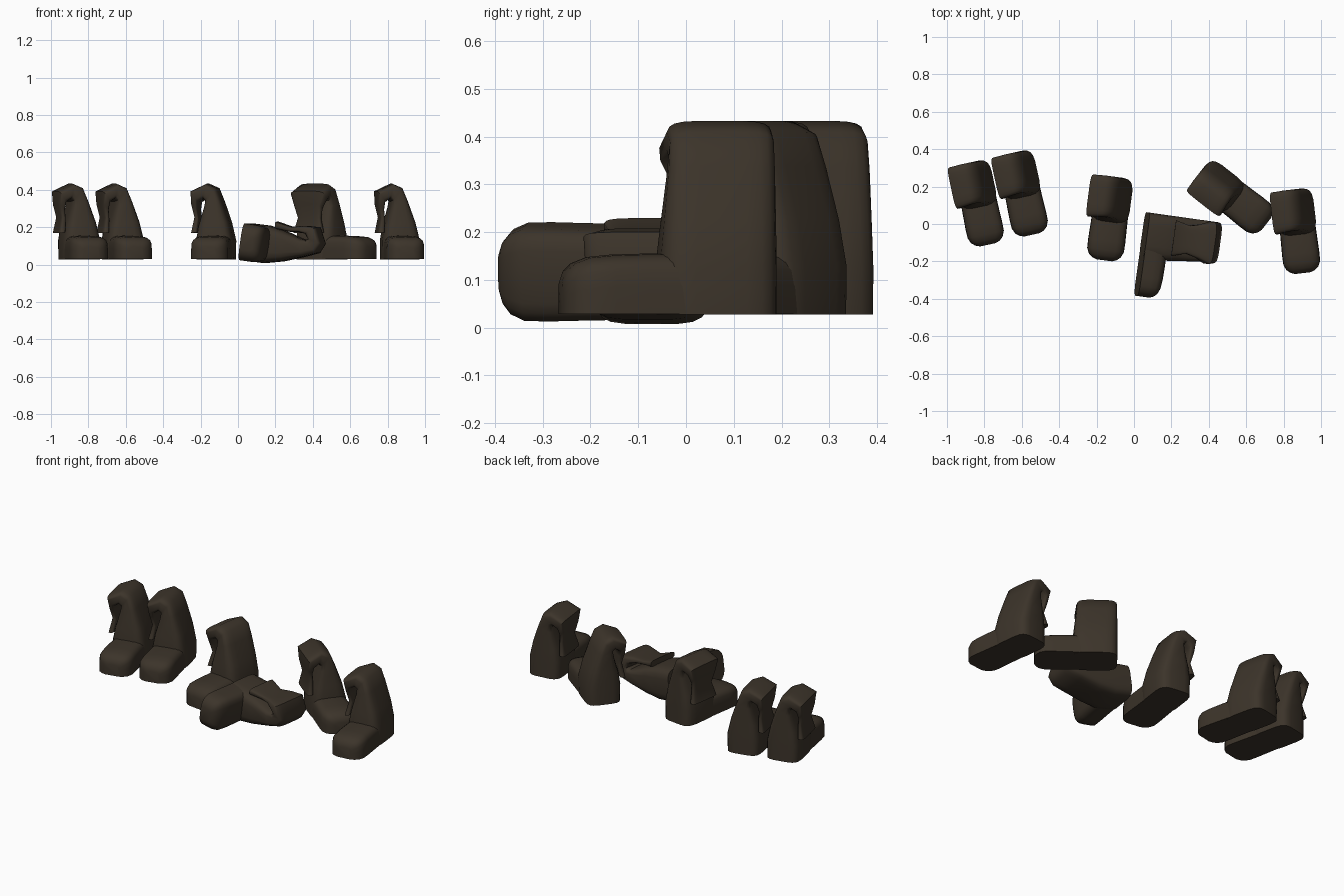
import bpy, bmesh, math
from mathutils import Matrix, Vector

if "Cube" in bpy.data.objects:
    bpy.data.objects.remove(bpy.data.objects["Cube"])

leather = bpy.data.materials.new("dark brown leather")
leather.diffuse_color = (0.045, 0.034, 0.023, 1)
leather.use_nodes = True
leather.node_tree.nodes["Principled BSDF"].inputs["Base Color"].default_value = leather.diffuse_color


def spow(v, e):
    return math.copysign(abs(v) ** e, v)


def skin(bm, rings):
    """Skin a list of equally long closed rings and cap both ends."""
    vs = [[bm.verts.new(p) for p in r] for r in rings]
    n = len(vs[0])
    for a, b in zip(vs, vs[1:]):
        for i in range(n):
            j = (i + 1) % n
            bm.faces.new((a[i], a[j], b[j], b[i]))
    bm.faces.new(vs[0][::-1])
    bm.faces.new(vs[-1])


# Shaft: left (x, z), right (x, z), front y, back y; it folds over and hangs down
SHAFT = [
    ((-.10, .00), (.10, .00), -.020, .225),
    ((-.102, .10), (.102, .10), -.022, .225),
    ((-.088, .18), (.078, .20), -.012, .225),
    ((-.058, .28), (.038, .31), .000, .225),
    ((-.052, .31), (.008, .382), .005, .225),
    ((-.062, .322), (-.045, .405), .003, .225),
    ((-.086, .305), (-.130, .365), -.005, .222),
    ((-.090, .265), (-.128, .295), .020, .200),
    ((-.084, .215), (-.112, .225), .035, .185),
    ((-.090, .145), (-.128, .140), .010, .205),
]

# Foot: y, half width, height
FOOT = [(.05, .096, .128), (-.05, .098, .127), (-.12, .100, .125),
        (-.17, .099, .120), (-.20, .086, .108), (-.217, .066, .092),
        (-.226, .042, .070)]


def shaft_rings():
    out = []
    for l, r, y0, y1 in SHAFT:
        ring = []
        for i in range(20):
            a = 2 * math.pi * (i + .5) / 20
            u = (spow(math.cos(a), .45) + 1) / 2
            v = (spow(math.sin(a), .45) + 1) / 2
            ring.append((l[0] + (r[0] - l[0]) * u, y0 + (y1 - y0) * v,
                         l[1] + (r[1] - l[1]) * u))
        out.append(ring)
    return out


def foot_rings():
    # flat sole, straight sides and a rounded top
    out = []
    for y, w, h in FOOT:
        ring = [(-w, y, 0.001)]
        for i in range(11):
            a = math.pi * (1 - i / 10)
            ring.append((w * spow(math.cos(a), .5), y,
                         h * (.45 + .55 * spow(max(math.sin(a), 0), .6))))
        ring.append((w, y, 0.001))
        out.append(ring)
    return out


def boot(name, loc, yaw, roll=0):
    bm = bmesh.new()
    skin(bm, shaft_rings())
    skin(bm, foot_rings())
    bmesh.ops.recalc_face_normals(bm, faces=bm.faces)
    me = bpy.data.meshes.new(name)
    bm.to_mesh(me)
    bm.free()
    me.materials.append(leather)
    ob = bpy.data.objects.new(name, me)
    bpy.context.collection.objects.link(ob)
    ob.matrix_world = (Matrix.Translation(Vector(loc))
                       @ Matrix.Rotation(math.radians(yaw), 4, 'Z')
                       @ Matrix.Rotation(math.radians(roll), 4, 'Y'))
    bpy.ops.object.select_all(action='DESELECT')
    ob.select_set(True)
    bpy.context.view_layer.objects.active = ob
    bpy.ops.object.shade_smooth_by_angle(angle=math.radians(50))


# Row of boots, one of them fallen on its side
boot("boot_1", (-.828, .11, .028), 12)
boot("boot_2", (-.594, .163, .028), 12.5)
boot("boot_3", (-.13, .03, .028), -7.5)
boot("fallen_boot", (.042, -.16, .122), -8, 98)
boot("boot_5", (.53, .14, .028), 52)
boot("boot_6", (.877, -.038, .028), 6.7)
